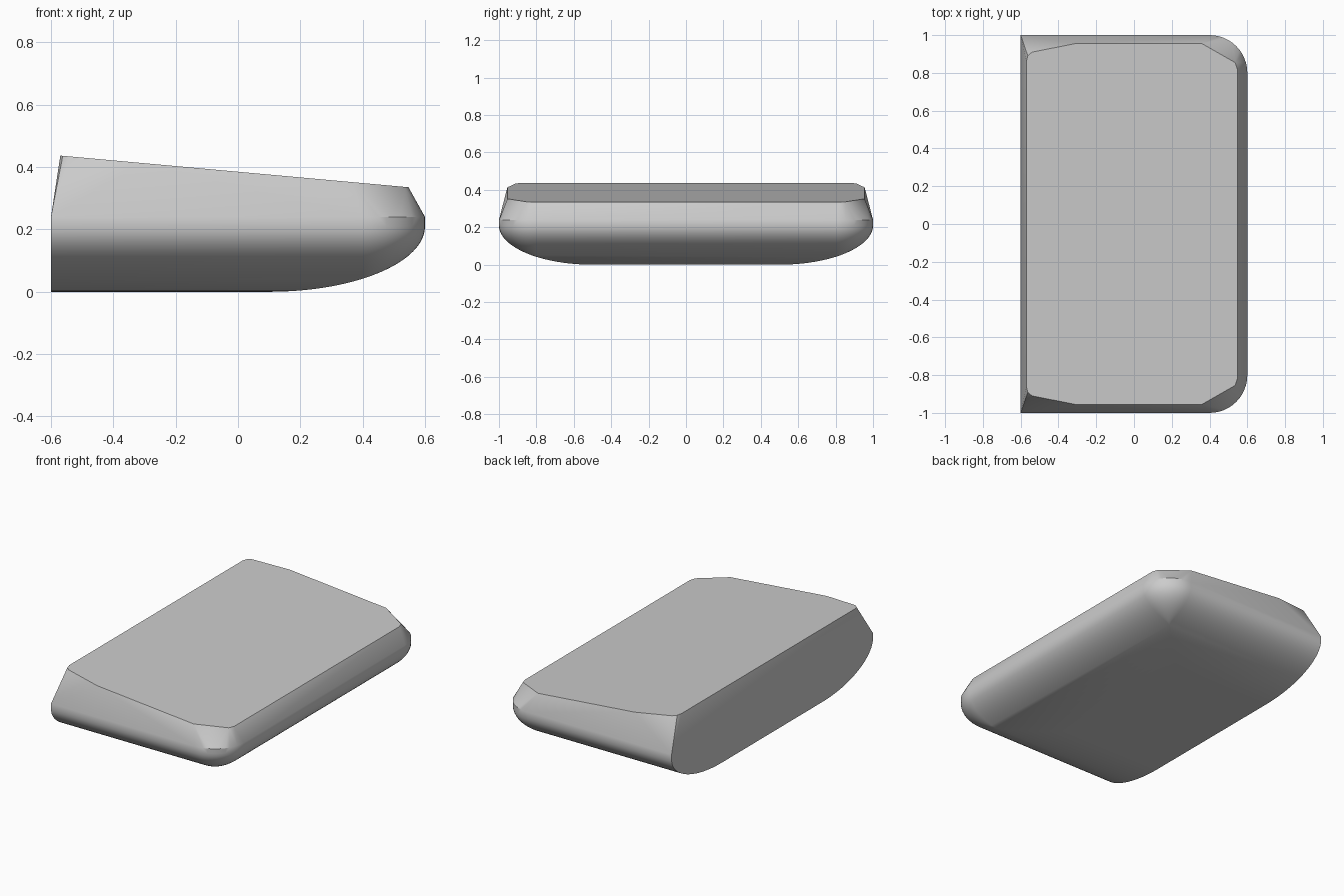
import bpy
import bmesh
import math

cube = bpy.data.objects.get("Cube")
if cube:
    bpy.data.objects.remove(cube, do_unlink=True)

BACK, FRONT, SIDE = -0.6, 0.6, 1.0
CORNER = 0.2          # plan radius of the two rounded corners
BELLY, RIM = 0.5, 0.21  # width and height of the curved underside
ARC_STEPS, BELLY_STEPS = 12, 20


def outline(inset):
    """Half plan outline: square at the back, rounded at the front."""
    r = max(CORNER - inset, 0)
    x, y = FRONT - inset - r, SIDE - inset - r
    pts = [(BACK, SIDE - inset)]
    steps = ARC_STEPS if r > 0 else 0
    for i in range(steps + 1):
        a = math.pi / 2 * (1 - i / ARC_STEPS)
        pts.append((x + r * math.cos(a), y + r * math.sin(a)))
    return pts


def top_height(x):
    return 0.437 - 0.091 * (x + 0.57)


points = []
# Curved underside
for i in range(BELLY_STEPS + 1):
    t = math.pi / 2 * i / BELLY_STEPS
    z = RIM * (1 - math.sin(t))
    points += [(x, y, z) for x, y in outline(BELLY * (1 - math.cos(t)))]
# Upright rim
points += [(x, y, 0.24) for x, y in outline(0)]
# Sloping top with clipped corners
top = [(-0.57, 0.86), (-0.562, 0.89), (-0.54, 0.91), (-0.31, 0.955),
       (0.36, 0.955), (0.535, 0.855), (0.547, 0.82)]
points += [(x, y, top_height(x)) for x, y in top]

# Wrap a convex skin around both mirrored halves
bm = bmesh.new()
for x, y, z in points:
    for side in (1, -1):
        bm.verts.new((x, y * side, z))
bmesh.ops.remove_doubles(bm, verts=bm.verts, dist=0.0005)
hull = bmesh.ops.convex_hull(bm, input=bm.verts)
spare = [g for g in hull["geom_interior"] if isinstance(g, bmesh.types.BMVert)]
bmesh.ops.delete(bm, geom=spare, context="VERTS")
bmesh.ops.dissolve_limit(bm, angle_limit=math.radians(0.3),
                         verts=bm.verts, edges=bm.edges)
bmesh.ops.recalc_face_normals(bm, faces=bm.faces)

mesh = bpy.data.meshes.new("rounded_body")
bm.to_mesh(mesh)
bm.free()
body = bpy.data.objects.new("rounded_body", mesh)
bpy.context.collection.objects.link(body)

# Plain grey
grey = bpy.data.materials.new("plain_grey")
grey.use_nodes = True
color = (0.6, 0.6, 0.6, 1)
grey.diffuse_color = color
grey.node_tree.nodes["Principled BSDF"].inputs["Base Color"].default_value = color
mesh.materials.append(grey)

# Smooth shading, keeping the edges crisp
bpy.ops.object.select_all(action="DESELECT")
body.select_set(True)
bpy.context.view_layer.objects.active = body
bpy.ops.object.shade_smooth_by_angle(angle=math.radians(30))
